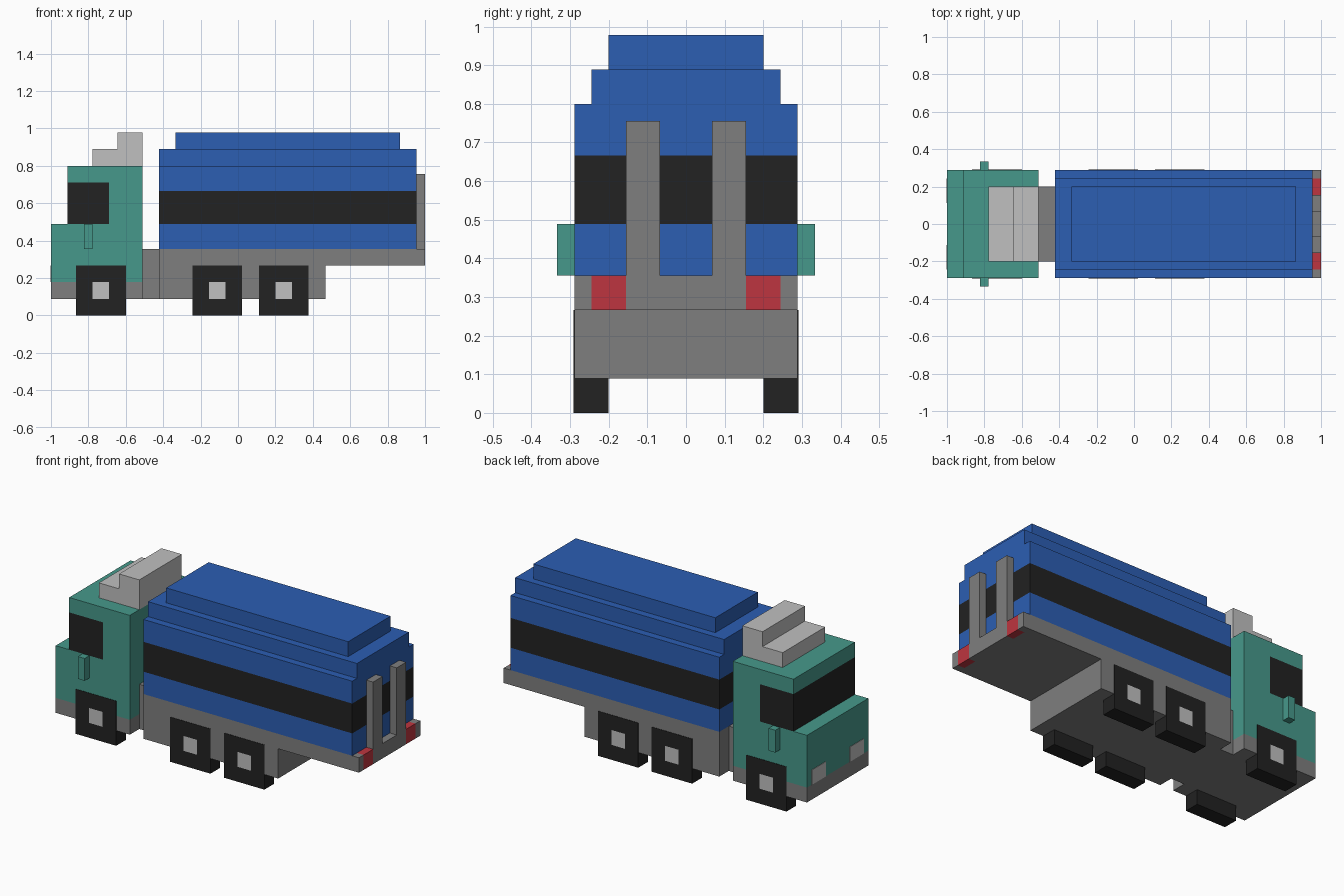
import bpy, bmesh
from mathutils import Vector

if "Cube" in bpy.data.objects:
    bpy.data.objects.remove(bpy.data.objects["Cube"])

U = 2 / 45          # the truck sits on a block grid, 45 blocks long


def material(name, rgb):
    m = bpy.data.materials.new(name)
    m.diffuse_color = (*rgb, 1)
    m.use_nodes = True
    m.node_tree.nodes["Principled BSDF"].inputs["Base Color"].default_value = m.diffuse_color
    return m


TEAL = material("teal paint", (0.062, 0.318, 0.258))
BLUE = material("blue paint", (0.025, 0.112, 0.450))
GREY = material("chassis grey", (0.212, 0.212, 0.212))
LIGHT = material("light grey", (0.527, 0.527, 0.527))
BLACK = material("black", (0.016, 0.016, 0.016))
RED = material("red light", (0.515, 0.036, 0.050))


def solid(name, profile, y0, y1, mats, cuts=(), rule=None):
    """Extrude an (x, z) side profile from y0 to y1 in blocks, cut it along
    (axis, position) planes, and colour faces by rule(centre, normal)."""
    bm = bmesh.new()
    face = bm.faces.new([bm.verts.new((x, y0, z)) for x, z in profile])
    ext = bmesh.ops.extrude_face_region(bm, geom=[face])["geom"]
    bmesh.ops.translate(bm, vec=(0, y1 - y0, 0),
                        verts=[g for g in ext if isinstance(g, bmesh.types.BMVert)])
    if not any(face in e.link_faces and len(e.link_faces) > 1 for e in bm.edges):
        bm.faces.new([v for v in bm.verts if abs(v.co.y - y0) < 1e-6])
    for axis, pos in cuts:
        n = Vector((axis == "x", axis == "y", axis == "z"))
        bmesh.ops.bisect_plane(bm, geom=bm.verts[:] + bm.edges[:] + bm.faces[:],
                               plane_co=n * pos, plane_no=n, dist=1e-5)
    bmesh.ops.recalc_face_normals(bm, faces=bm.faces[:])
    bm.normal_update()
    if rule:
        for f in bm.faces:
            f.material_index = rule(f.calc_center_median(), f.normal)
    for v in bm.verts:
        v.co = Vector((v.co.x - 22.5, v.co.y, v.co.z)) * U
    mesh = bpy.data.meshes.new(name)
    bm.to_mesh(mesh)
    bm.free()
    for m in mats:
        mesh.materials.append(m)
    ob = bpy.data.objects.new(name, mesh)
    bpy.context.collection.objects.link(ob)
    return ob


def box(name, x0, x1, y0, y1, z0, z1, mats, cuts=(), rule=None):
    return solid(name, [(x0, z0), (x1, z0), (x1, z1), (x0, z1)], y0, y1, mats, cuts, rule)


# Cab with grey skirt, windscreen and side windows
def cab_rule(c, n):
    if c.z < 4:
        return 1
    glass = 11 < c.z < 16 and (n.x < -0.5 or (abs(n.y) > 0.5 and c.x < 7))
    return 2 if glass else 0


solid("cab", [(0, 2), (11, 2), (11, 18), (2, 18), (2, 11), (0, 11)], -6.5, 6.5,
      [TEAL, GREY, BLACK], [("z", 4), ("z", 11), ("z", 16), ("x", 7)], cab_rule)

# Stepped roof spoiler
solid("roof_spoiler", [(5, 18), (11, 18), (11, 22), (8, 22), (8, 20), (5, 20)],
      -4.5, 4.5, [LIGHT])

# Chassis: narrow coupling, then the main frame with its rear overhang
box("coupling", 11, 13, -4.5, 4.5, 2, 8, [GREY])
solid("chassis", [(13, 2), (33, 2), (33, 6), (44, 6), (44, 8), (13, 8)], -6.5, 6.5, [GREY])

# Rear bumper with red light blocks
box("rear_bumper", 44, 45, -6.5, 6.5, 6, 8, [GREY, RED],
    [("y", s * y) for s in (-1, 1) for y in (3.5, 5.5)],
    lambda c, n: int(3.5 < abs(c.y) < 5.5))

# Container: striped body and two roof steps
box("container_body", 13, 44, -6.5, 6.5, 8, 18, [BLUE, BLACK], [("z", 11), ("z", 15)],
    lambda c, n: int(11 < c.z < 15))
box("container_roof_lower", 13, 44, -5.5, 5.5, 18, 20, [BLUE])
box("container_roof_upper", 15, 42, -4.5, 4.5, 20, 22, [BLUE])

# Parts on both sides
for side, s in (("right", -1), ("left", 1)):
    def span(a, b):
        return sorted((s * a, s * b))

    box(f"mirror_{side}", 4, 5, *span(6.5, 7.5), 8, 11, [TEAL])
    box(f"rear_post_{side}", 44, 45, *span(1.5, 3.5), 8, 17, [GREY])
    box(f"headlight_{side}", -0.05, 0.05, *span(2.5, 5.5), 4, 6, [LIGHT])

    # Square wheels with a light hub on the outer face
    for axle, x in (("front", 3), ("middle", 17), ("rear", 25)):
        box(f"wheel_{axle}_{side}", x, x + 6, *span(4.5, 6.55), 0, 6, [BLACK, LIGHT],
            [("x", x + 2), ("x", x + 4), ("z", 2), ("z", 4)],
            lambda c, n: int(n.y * s > 0.5 and x + 2 < c.x < x + 4 and 2 < c.z < 4))
